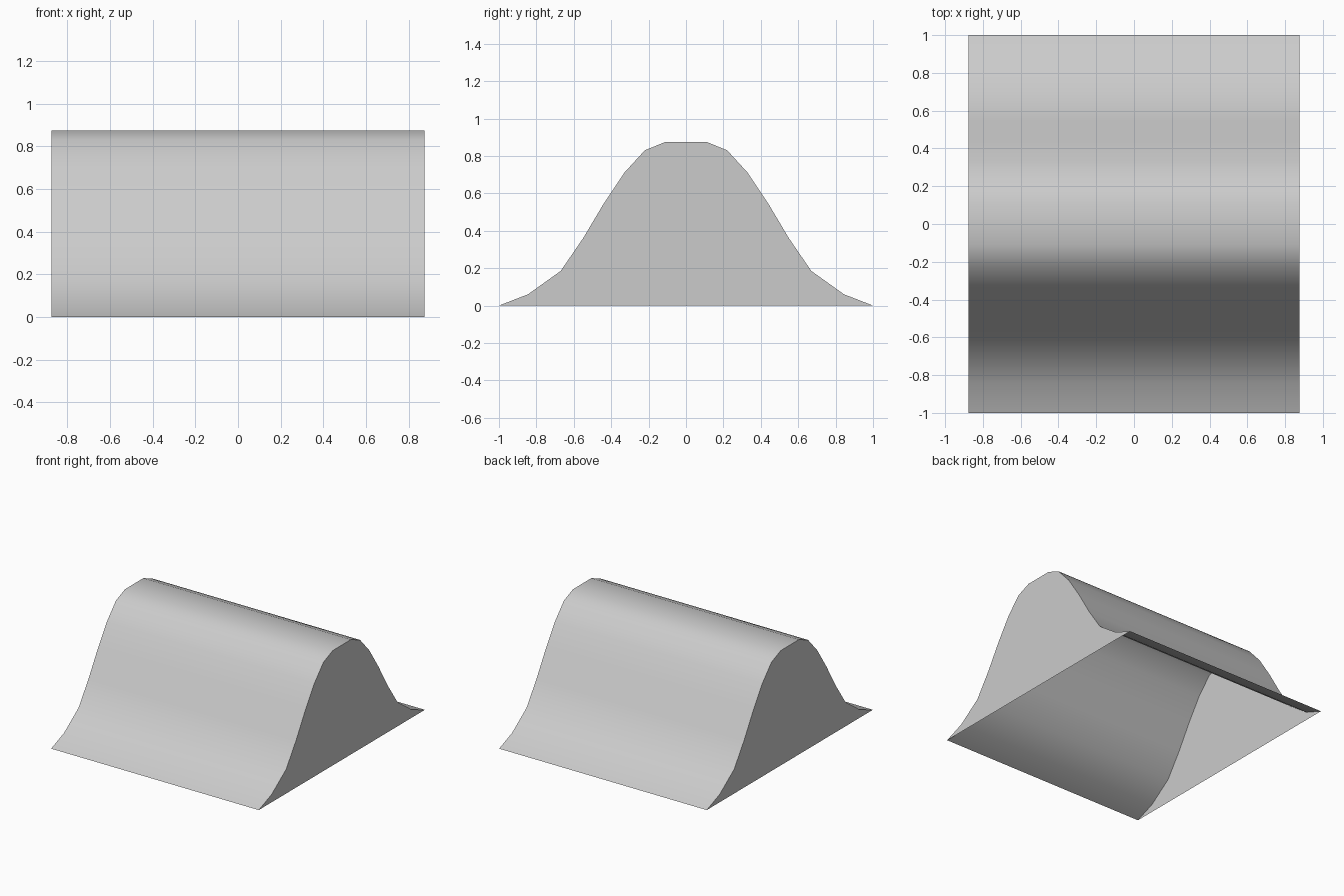
import bpy, bmesh, math

if "Cube" in bpy.data.objects:
    bpy.data.objects.remove(bpy.data.objects["Cube"])

# half of the bell-shaped cross-section (y, z), from the foot to the crest
half = [(1.0, 0.0), (0.845, 0.06), (0.67, 0.185), (0.55, 0.36),
        (0.44, 0.545), (0.33, 0.71), (0.22, 0.83), (0.11, 0.875)]
profile = [(-y, z) for y, z in half] + half[::-1]
stations = [-0.875, -0.79, 0.79, 0.875]

bm = bmesh.new()
rows = [[bm.verts.new((x, y, z)) for y, z in profile] for x in stations]

# curved roof skin, open underneath
for a, b in zip(rows, rows[1:]):
    for i in range(len(profile) - 1):
        bm.faces.new((a[i], b[i], b[i + 1], a[i + 1]))

# flat end walls
bm.faces.new(rows[0])
bm.faces.new(rows[-1][::-1])

me = bpy.data.meshes.new("curved_ridge")
bm.to_mesh(me)
bm.free()
ridge = bpy.data.objects.new("curved_ridge", me)
bpy.context.collection.objects.link(ridge)

# smooth roof with crisp end walls
bpy.context.view_layer.objects.active = ridge
ridge.select_set(True)
bpy.ops.object.shade_smooth_by_angle(angle=math.radians(40))
